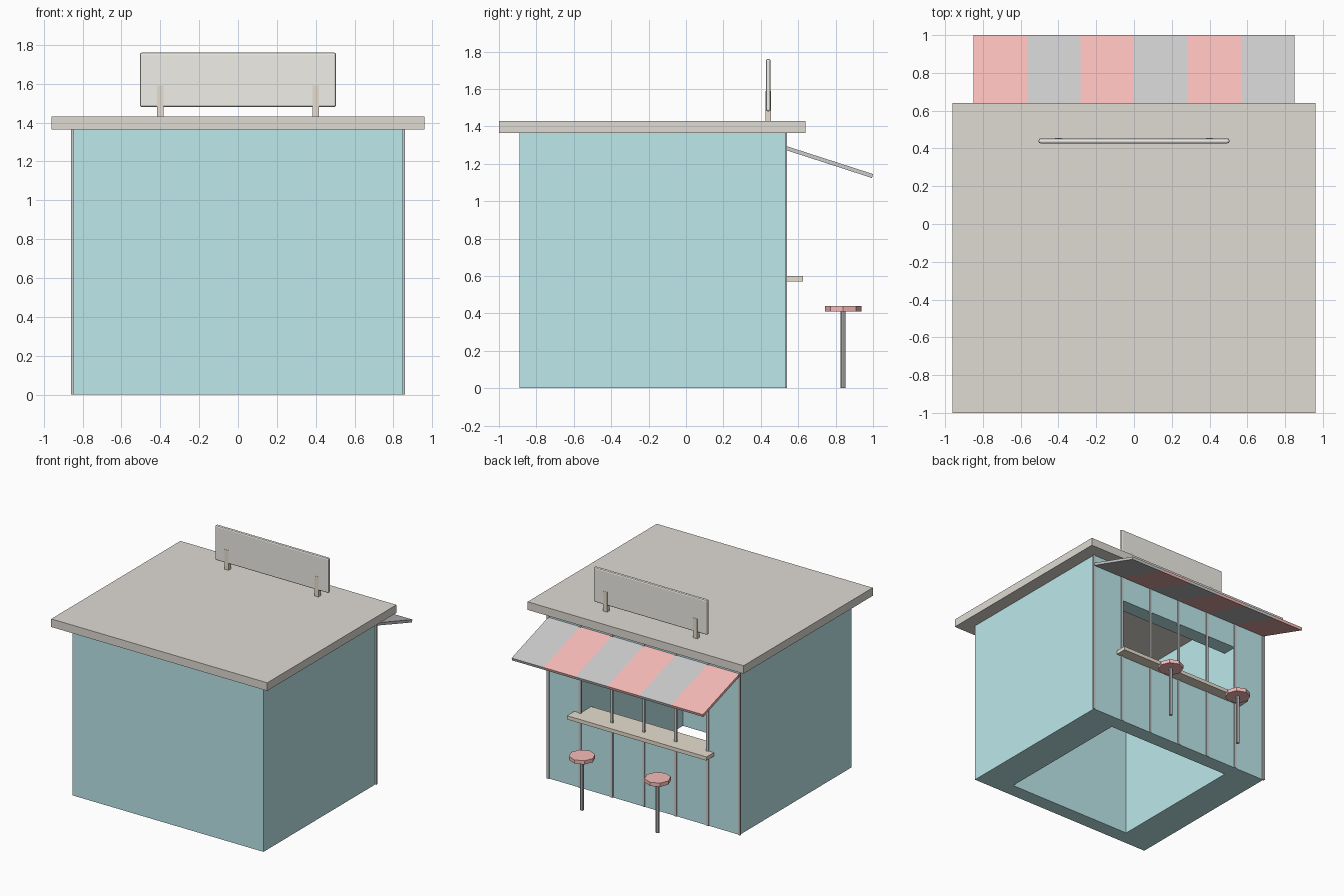
import bpy, bmesh
from mathutils import Matrix, Vector

if "Cube" in bpy.data.objects:
    bpy.data.objects.remove(bpy.data.objects["Cube"])


def material(name, r, g, b):
    m = bpy.data.materials.new(name)
    m.diffuse_color = (r, g, b, 1)
    m.use_nodes = True
    m.node_tree.nodes["Principled BSDF"].inputs["Base Color"].default_value = m.diffuse_color
    return m


TEAL = material("teal_paint", 0.51, 0.81, 0.83)
RED = material("red", 0.93, 0.50, 0.48)
ROOF = material("roof_brown", 0.74, 0.70, 0.65)
WOOD = material("wood", 0.80, 0.73, 0.62)
CREAM = material("cream", 0.87, 0.86, 0.80)


def finish(name, bm, mat=None):
    bmesh.ops.recalc_face_normals(bm, faces=bm.faces)
    me = bpy.data.meshes.new(name)
    bm.to_mesh(me)
    bm.free()
    ob = bpy.data.objects.new(name, me)
    bpy.context.collection.objects.link(ob)
    if mat:
        me.materials.append(mat)
    return ob


def box(name, x, y, z, mat=None):
    """Box from (min, max) pairs."""
    bm = bmesh.new()
    size = [b - a for a, b in (x, y, z)]
    mid = Vector([(a + b) / 2 for a, b in (x, y, z)])
    bmesh.ops.create_cube(bm, size=1, matrix=Matrix.Translation(mid) @ Matrix.Diagonal((*size, 1)))
    return finish(name, bm, mat)


def disc(name, x, y, z0, z1, radius, mat=None, sides=8):
    bm = bmesh.new()
    bmesh.ops.create_cone(bm, cap_ends=True, segments=sides, radius1=radius, radius2=radius,
                          depth=z1 - z0, matrix=Matrix.Translation((x, y, (z0 + z1) / 2)))
    return finish(name, bm, mat)


def cut(ob, cutter):
    cutter.hide_render = True
    m = ob.modifiers.new("cut", 'BOOLEAN')
    m.operation, m.solver, m.object = 'DIFFERENCE', 'EXACT', cutter
    bpy.context.view_layer.objects.active = ob
    bpy.ops.object.modifier_apply(modifier=m.name)
    bpy.data.objects.remove(cutter)


# hollow walls, open underneath, with a serving window at the back
walls = box("walls", (-0.85, 0.85), (-0.89, 0.533), (0, 1.365), TEAL)
cut(walls, box("cavity_cutter", (-0.567, 0.567), (-0.77, 0.41), (-0.1, 1.5)))
cut(walls, box("window_cutter", (-0.565, 0.565), (0.3, 0.7), (0.585, 1.07)))

# roof slab and serving counter
box("roof", (-0.96, 0.96), (-1.0, 0.64), (1.365, 1.43), ROOF)
box("counter", (-0.62, 0.62), (0.395, 0.625), (0.57, 0.60), WOOD)

# seven thin battens on the window wall
STEP = 1.7 / 6
for i in range(7):
    x = -0.85 + i * STEP
    box(f"batten_{i + 1}", (x - 0.01, x + 0.01), (0.528, 0.54), (0, 1.365))

# striped sloping awning
PROFILE = [(0.535, 1.295), (1.0, 1.145), (0.994, 1.124), (0.535, 1.273)]
for i in range(6):
    x = -0.85 + i * STEP
    bm = bmesh.new()
    face = bm.faces.new([bm.verts.new((x, y, z)) for y, z in PROFILE])
    ext = bmesh.ops.extrude_face_region(bm, geom=[face])
    bmesh.ops.translate(bm, vec=(STEP, 0, 0),
                        verts=[v for v in ext["geom"] if isinstance(v, bmesh.types.BMVert)])
    finish(f"awning_stripe_{i + 1}", bm, RED if i % 2 == 0 else None)

# rooftop sign board with rounded edges
sign = box("sign_board", (-0.505, 0.505), (0.427, 0.453), (1.48, 1.76), CREAM)
bev = sign.modifiers.new("bevel", 'BEVEL')
bev.width, bev.segments = 0.01, 2

# sign posts and stools, mirrored in pairs
for side, s in (("left", -1), ("right", 1)):
    x = 0.4 * s
    box(f"{side}_sign_post", (x - 0.0175, x + 0.0175), (0.425, 0.455), (1.43, 1.59), WOOD)
    x = 0.336 * s
    disc(f"{side}_stool_seat", x, 0.84, 0.41, 0.44, 0.097, RED)
    disc(f"{side}_stool_post", x, 0.84, 0, 0.41, 0.014)
